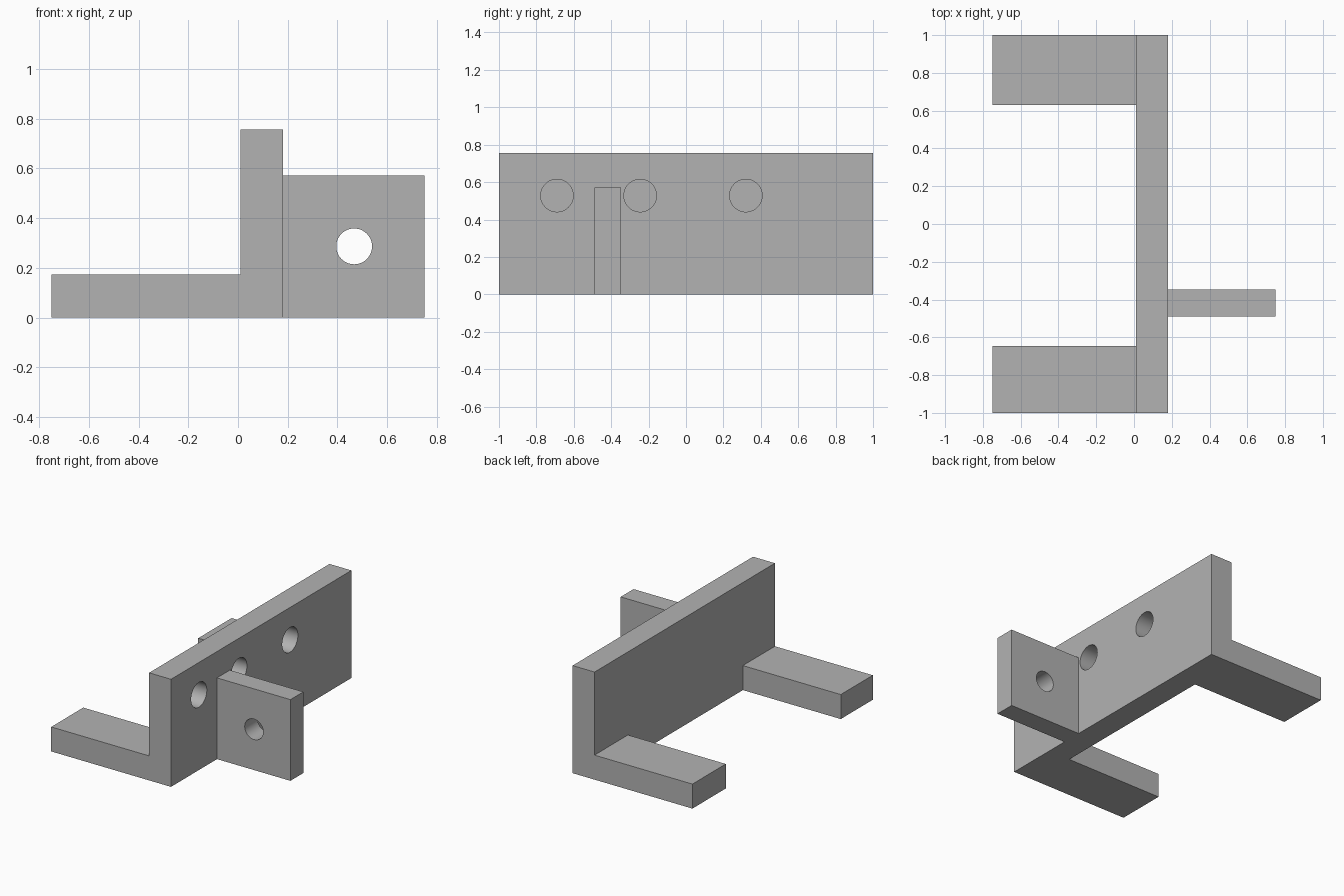
import bpy
import bmesh
import math
from mathutils import Matrix, Vector

cube = bpy.data.objects.get("Cube")
if cube:
    bpy.data.objects.remove(cube, do_unlink=True)

# Single plain grey material
grey = bpy.data.materials.new("plain_grey")
grey.use_nodes = True
colour = (0.45, 0.45, 0.45, 1)
grey.diffuse_color = colour
grey.node_tree.nodes["Principled BSDF"].inputs["Base Color"].default_value = colour


def add_object(name, bm):
    bmesh.ops.recalc_face_normals(bm, faces=bm.faces)
    mesh = bpy.data.meshes.new(name)
    bm.to_mesh(mesh)
    bm.free()
    mesh.materials.append(grey)
    obj = bpy.data.objects.new(name, mesh)
    bpy.context.collection.objects.link(obj)
    return obj


def box(name, low, high):
    low, high = Vector(low), Vector(high)
    bm = bmesh.new()
    place = Matrix.Translation((low + high) / 2) @ Matrix.Diagonal((*(high - low), 1))
    bmesh.ops.create_cube(bm, size=1, matrix=place)
    return add_object(name, bm)


def cylinder(name, centre, radius, depth, axis):
    bm = bmesh.new()
    turn = Vector(axis).to_track_quat("Z", "Y").to_matrix().to_4x4()
    bmesh.ops.create_cone(bm, cap_ends=True, segments=64, radius1=radius, radius2=radius,
                          depth=depth, matrix=Matrix.Translation(centre) @ turn)
    return add_object(name, bm)


def combine(target, tool, operation):
    mod = target.modifiers.new(tool.name, "BOOLEAN")
    mod.object, mod.operation, mod.solver = tool, operation, "EXACT"
    bpy.context.view_layer.objects.active = target
    bpy.ops.object.modifier_apply(modifier=mod.name)
    bpy.data.objects.remove(tool, do_unlink=True)


# Main dimensions
left_end, wall_back, wall_front, right_end = -0.75, 0.01, 0.18, 0.75
wall_top, foot_top, lug_top = 0.755, 0.172, 0.57

# L-shaped profile swept along the full length
profile = [(left_end, 0), (wall_front, 0), (wall_front, wall_top),
           (wall_back, wall_top), (wall_back, foot_top), (left_end, foot_top)]
bm = bmesh.new()
face = bm.faces.new([bm.verts.new((x, -1, z)) for x, z in profile])
sweep = bmesh.ops.extrude_face_region(bm, geom=[face])
bmesh.ops.translate(bm, vec=(0, 2, 0),
                    verts=[v for v in sweep["geom"] if isinstance(v, bmesh.types.BMVert)])
bracket = add_object("bracket", bm)

# Opening that leaves two feet
combine(bracket, box("foot_gap", (-1, -0.645, -0.2), (wall_back, 0.63, 0.4)), "DIFFERENCE")

# Side lug with a through hole
lug = box("lug", (wall_front - 0.02, -0.49, 0), (right_end, -0.347, lug_top))
combine(lug, cylinder("lug_hole", (0.467, -0.42, 0.286), 0.072, 0.5, (0, 1, 0)), "DIFFERENCE")
combine(bracket, lug, "UNION")

# Blind holes in the wall
hole_depth = 0.14
for y in (-0.69, -0.245, 0.32):
    hole = cylinder("wall_hole", (wall_front, y, 0.528), 0.087, hole_depth * 2, (1, 0, 0))
    combine(bracket, hole, "DIFFERENCE")

# Smooth bores, sharp edges elsewhere
bpy.ops.object.select_all(action="DESELECT")
bracket.select_set(True)
bpy.context.view_layer.objects.active = bracket
bpy.ops.object.shade_smooth_by_angle(angle=math.radians(30))
